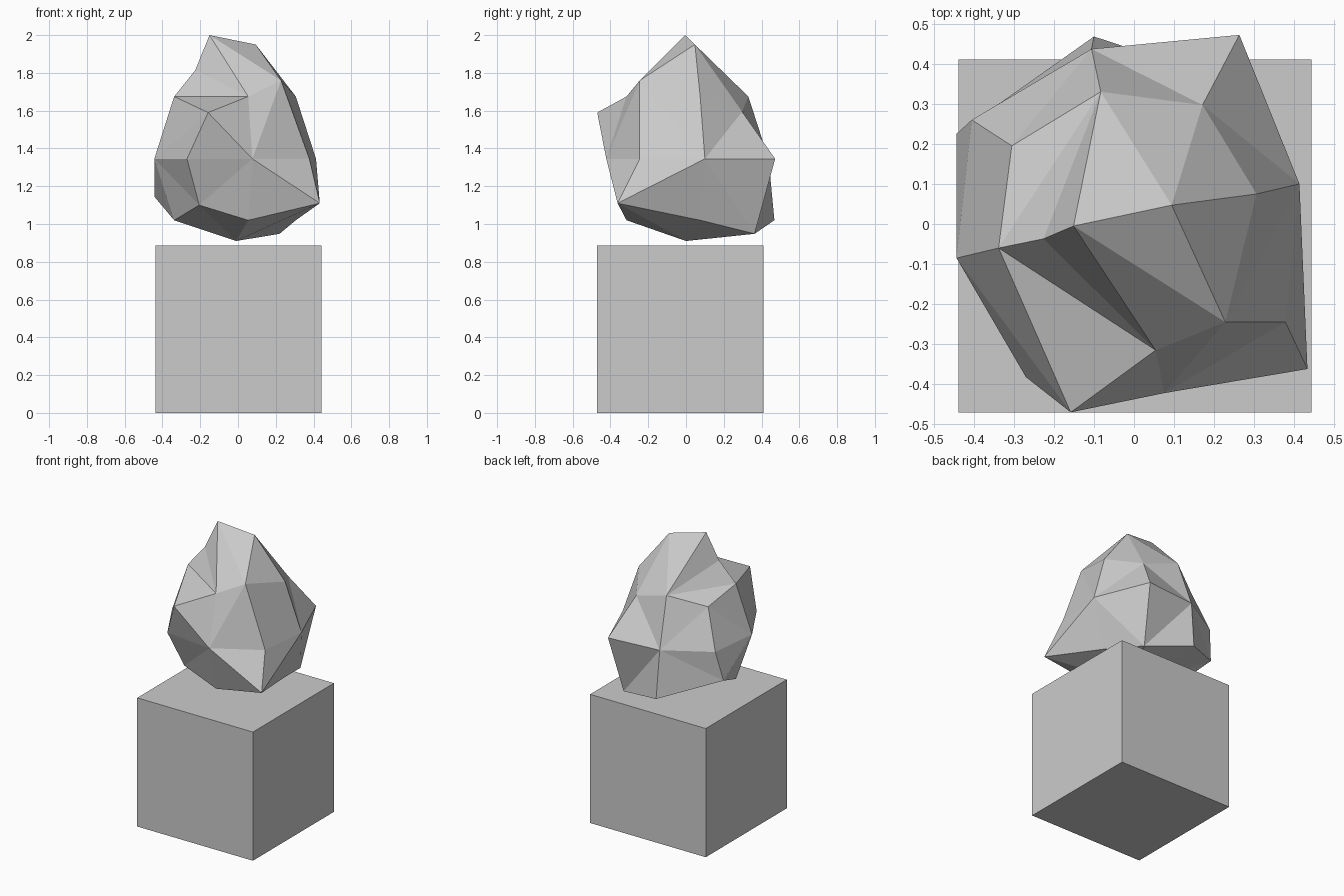
import bpy, bmesh
from mathutils import Vector

if "Cube" in bpy.data.objects:
    bpy.data.objects.remove(bpy.data.objects["Cube"])

# Pedestal: plain cube block
bpy.ops.mesh.primitive_cube_add(size=1, location=(0.0025, -0.03, 0.4425))
pedestal = bpy.context.object
pedestal.name = "pedestal"
pedestal.scale = (0.88, 0.88, 0.885)

# Boulder: three eight-point rings (counter-clockwise from +x), a base point and a crest
upper = [(.306, .075, 1.675), (.171, .297, 1.595), (-.083, .33, 1.675), (-.305, .195, 1.605),
         (-.338, -.06, 1.675), (-.158, -.47, 1.59), (.054, -.315, 1.675), (.228, -.245, 1.76)]
middle = [(.413, .1), (.263, .472), (-.106, .437), (-.405, .26),
          (-.443, -.085), (-.27, -.382), (.076, -.422), (.378, -.245)]
lower = [(.306, .075, 1.02), (.22, .363, .948), (-.1, .468, 1.02), (-.443, .225, 1.145),
         (-.338, -.06, 1.02), (-.205, -.29, 1.10), (.054, -.315, 1.02), (.433, -.362, 1.11)]
crest = [(.094, .047, 1.95), (-.151, -.005, 2.0), (-.226, -.037, 1.815)]

bm = bmesh.new()
add = lambda pts: [bm.verts.new(p) for p in pts]
U, M, L, C = add(upper), add([(x, y, 1.345) for x, y in middle]), add(lower), add(crest)
base = bm.verts.new((-.01, 0, .91))

# Side facets: each diagonal runs from an even middle point to an odd ring point
for i in range(8):
    j = (i + 1) % 8
    even, odd = (i, j) if i % 2 == 0 else (j, i)
    for ring in (U, L):
        bm.faces.new((M[even], ring[odd], ring[even]))
        bm.faces.new((M[even], M[odd], ring[odd]))
    bm.faces.new((base, L[j], L[i]))

# Top facets around the crest ridge
east, peak, west = C
for tri in ((west, U[4], U[6]), (west, U[6], peak), (peak, U[6], U[7]), (peak, U[7], east),
            (east, U[7], U[0]), (east, U[0], U[1]), (east, U[1], U[2]), (east, U[2], peak),
            (peak, U[2], west), (west, U[2], U[4]), (U[4], U[2], U[3]), (U[4], U[5], U[6])):
    bm.faces.new(tri)
bmesh.ops.recalc_face_normals(bm, faces=bm.faces[:])

mesh = bpy.data.meshes.new("boulder")
bm.to_mesh(mesh)
bm.free()
boulder = bpy.data.objects.new("boulder", mesh)
bpy.context.collection.objects.link(boulder)
